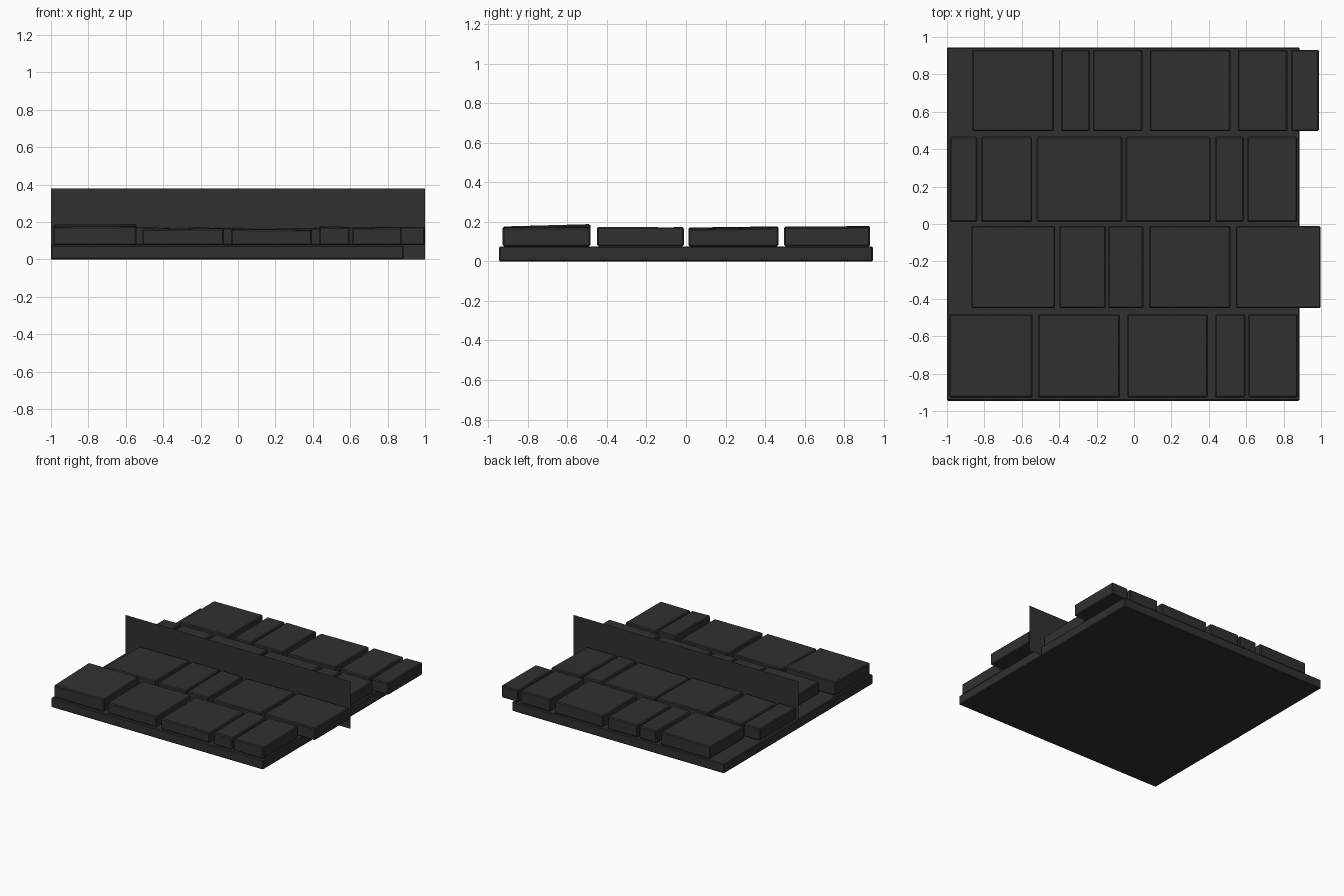
import bpy, bmesh

stone_mat = bpy.data.materials.new("dark_slate_grey")
stone_mat.diffuse_color = (0.03, 0.03, 0.03, 1)


def finish(name, bm):
    me = bpy.data.meshes.new(name)
    bm.to_mesh(me)
    bm.free()
    me.materials.append(stone_mat)
    ob = bpy.data.objects.new(name, me)
    bpy.context.collection.objects.link(ob)
    return ob


def block(name, x0, x1, y0, y1, z0, z1, bevel, tilt=(0, 0)):
    """Bevelled box whose top can lean slightly along x and y."""
    bm = bmesh.new()
    bmesh.ops.create_cube(bm, size=1)
    for v in bm.verts:
        fx, fy, top = v.co.x, v.co.y, v.co.z > 0
        v.co.x = x0 + (fx + 0.5) * (x1 - x0)
        v.co.y = y0 + (fy + 0.5) * (y1 - y0)
        v.co.z = z1 + fx * tilt[0] + fy * tilt[1] if top else z0
    bmesh.ops.bevel(bm, geom=bm.edges[:], offset=bevel, segments=1,
                    affect='EDGES', clamp_overlap=True)
    return finish(name, bm)


# base slab
block("base_slab", -1.0, 0.885, -0.945, 0.945, 0.0, 0.076, 0.006)

# rows of paving stones: y range, then (x0, x1, top height, tilt x, tilt y)
rows = [
    (-0.927, -0.483, [(-0.988, -0.543, 0.181, 0.003, 0.012),
                      (-0.513, -0.075, 0.165, 0.004, 0.004),
                      (-0.037, 0.395, 0.161, -0.003, 0.004),
                      (0.433, 0.595, 0.174, -0.004, 0.003),
                      (0.610, 0.875, 0.170, 0.002, 0.002)]),
    (-0.450, -0.010, [(-0.870, -0.422, 0.171, 0.003, -0.004),
                      (-0.400, -0.150, 0.170, 0.003, 0.003),
                      (-0.138, 0.050, 0.169, -0.003, 0.002),
                      (0.080, 0.515, 0.166, 0.006, 0.003),
                      (0.545, 0.998, 0.172, 0.002, -0.002)]),
    (0.012, 0.467, [(-0.985, -0.838, 0.172, 0.002, 0.004),
                    (-0.818, -0.545, 0.168, 0.003, 0.005),
                    (-0.520, -0.062, 0.172, -0.004, 0.006),
                    (-0.045, 0.410, 0.166, 0.004, 0.010),
                    (0.433, 0.588, 0.170, 0.002, 0.004),
                    (0.605, 0.872, 0.168, -0.003, 0.008)]),
    (0.496, 0.931, [(-0.866, -0.428, 0.175, 0.004, 0.003),
                    (-0.390, -0.235, 0.172, 0.002, 0.002),
                    (-0.220, 0.045, 0.173, -0.003, 0.002),
                    (0.085, 0.515, 0.172, 0.005, -0.003),
                    (0.555, 0.820, 0.175, -0.002, 0.002),
                    (0.840, 0.988, 0.173, 0.002, 0.002)]),
]
for r, (y0, y1, stones) in enumerate(rows):
    for i, (x0, x1, h, tx, ty) in enumerate(stones):
        block(f"paving_stone_{r + 1}_{i + 1}", x0, x1, y0, y1,
              0.076, h, 0.007, (tx, ty))

# thin upright sheet running along the middle joint
bm = bmesh.new()
bm.faces.new([bm.verts.new(p) for p in
              ((-1, 0, 0), (1, 0, 0), (1, 0, 0.38), (-1, 0, 0.38))])
finish("upright_sheet", bm)
